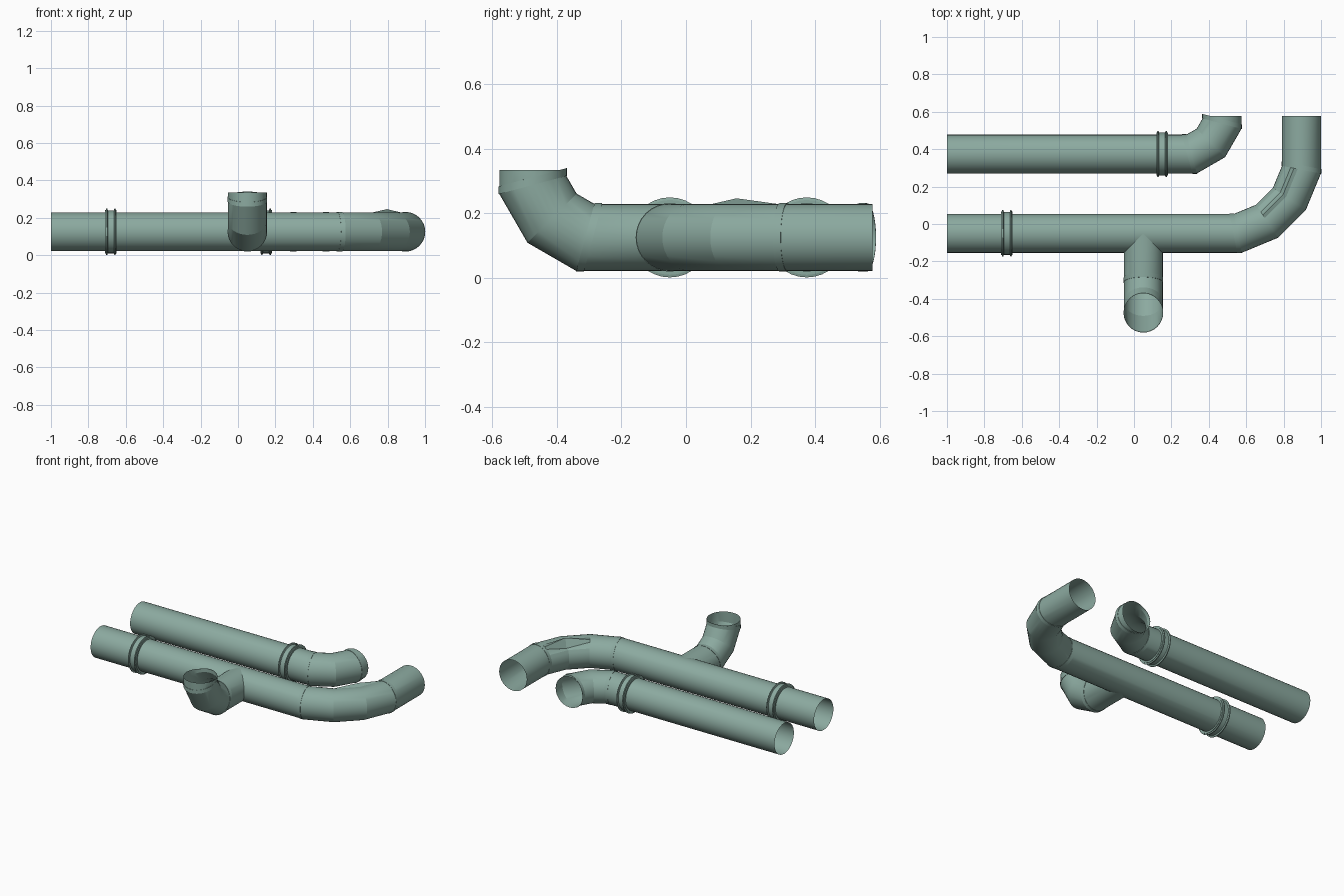
import bpy, math
from math import pi, sin, cos, radians
from mathutils import Vector

cube = bpy.data.objects.get("Cube")
if cube:
    bpy.data.objects.remove(cube, do_unlink=True)

R = 0.104      # pipe radius
ZC = 0.125     # pipe centre height
SEGS = 32
X, Y, Z = Vector((1, 0, 0)), Vector((0, 1, 0)), Vector((0, 0, 1))

paint = bpy.data.materials.new("grey_green_metal")
paint.use_nodes = True
colour = (0.26, 0.40, 0.35, 1)
paint.diffuse_color = colour
bsdf = paint.node_tree.nodes["Principled BSDF"]
bsdf.inputs["Base Color"].default_value = colour
bsdf.inputs["Roughness"].default_value = 0.6


def ring(p, d, n, b, r):
    """Circle swept along d, sliced by the plane through p with normal n."""
    u = b.cross(d)
    out = []
    for i in range(SEGS):
        a = 2 * pi * i / SEGS
        off = r * (cos(a) * u + sin(a) * b)
        out.append(p + off - d * (off.dot(n) / d.dot(n)))
    return out


def skin(name, rings):
    """Join successive rings into an open tube."""
    faces = []
    for k in range(len(rings) - 1):
        for i in range(SEGS):
            j = (i + 1) % SEGS
            m = k * SEGS
            faces.append((m + i, m + j, m + SEGS + j, m + SEGS + i))
    mesh = bpy.data.meshes.new(name)
    mesh.from_pydata([v for r in rings for v in r], [], faces)
    mesh.materials.append(paint)
    obj = bpy.data.objects.new(name, mesh)
    bpy.context.collection.objects.link(obj)
    bpy.ops.object.select_all(action='DESELECT')
    obj.select_set(True)
    bpy.context.view_layer.objects.active = obj
    bpy.ops.object.shade_smooth_by_angle(angle=radians(17))
    return obj


def elbow_path(start, joint, d, up, pieces, length, tail):
    """Straight run, mitred quarter bend from d towards up, straight tail."""
    pts = [start, joint]
    for k in range(1, pieces + 1):
        a = (pi / 2) * k / (pieces + 1)
        pts.append(pts[-1] + length * (cos(a) * d + sin(a) * up))
    pts.append(pts[-1] + up * tail)
    return pts


def pipe_rings(pts, b):
    dirs = [(q - p).normalized() for p, q in zip(pts, pts[1:])]
    rings = [ring(pts[0], dirs[0], dirs[0], b, R)]
    for k in range(1, len(pts) - 1):
        rings.append(ring(pts[k], dirs[k - 1], dirs[k - 1] + dirs[k], b, R))
    rings.append(ring(pts[-1], dirs[-1], dirs[-1], b, R))
    return rings


def seam_bands(name, pts, b):
    """Thin lapped bands on the straight side of the first and last mitre."""
    dirs = [(q - p).normalized() for p, q in zip(pts, pts[1:])]
    for label, k, d, start, end in (("inner", 1, dirs[0], -0.024, 0),
                                    ("outer", -2, dirs[-1], 0, 0.024)):
        n = dirs[0] + dirs[1] if k == 1 else dirs[-2] + dirs[-1]
        prof = [(start, R), (start, R + 0.002), (end, R + 0.002), (end, R)]
        skin(f"{name}_{label}_seam",
             [ring(pts[k] + d * s, d, n, b, r) for s, r in prof])


def coupling(name, centre):
    """Ribbed clamp ring around a pipe running along x."""
    half = [(-0.031, R), (-0.031, 0.116), (-0.027, 0.116), (-0.025, 0.124),
            (-0.019, 0.124), (-0.016, 0.115)]
    prof = half + [(-s, r) for s, r in reversed(half)]
    skin(name, [ring(centre + X * s, X, X, Z, r) for s, r in prof])


# Long pipe with a four-joint bend towards the back
main = elbow_path(Vector((-1, -0.05, ZC)), Vector((0.555, -0.05, ZC)),
                  X, Y, 3, 0.169, 0.288)
rings = pipe_rings(main, Z)
# Crumpled crease on the inside top of the bend
rings[3][6] += Vector((0, 0, 0.025))
rings[3][5] -= Vector((0, 0, 0.03))
rings[3][4] -= Vector((0, 0, 0.015))
skin("main_pipe", rings)
seam_bands("main_pipe", main, Z)
coupling("main_coupling", Vector((-0.68, -0.05, ZC)))

# Shorter pipe behind it, three-joint bend
rear = elbow_path(Vector((-1, 0.374, ZC)), Vector((0.308, 0.374, ZC)),
                  X, Y, 2, 0.119, 0.042)
skin("rear_pipe", pipe_rings(rear, Z))
seam_bands("rear_pipe", rear, Z)
coupling("rear_coupling", Vector((0.15, 0.374, ZC)))

# Front branch turning upwards, its root cut to saddle the main pipe
branch = elbow_path(Vector((0.05, -0.05, ZC)), Vector((0.05, -0.312, ZC)),
                    -Y, Z, 2, 0.119, 0.047)
side = (-Y).cross(Z)
rings = pipe_rings(branch, side)
for v in rings[0]:
    v.y -= abs(v.x - 0.05)
skin("branch_pipe", rings)
seam_bands("branch_pipe", branch, side)
